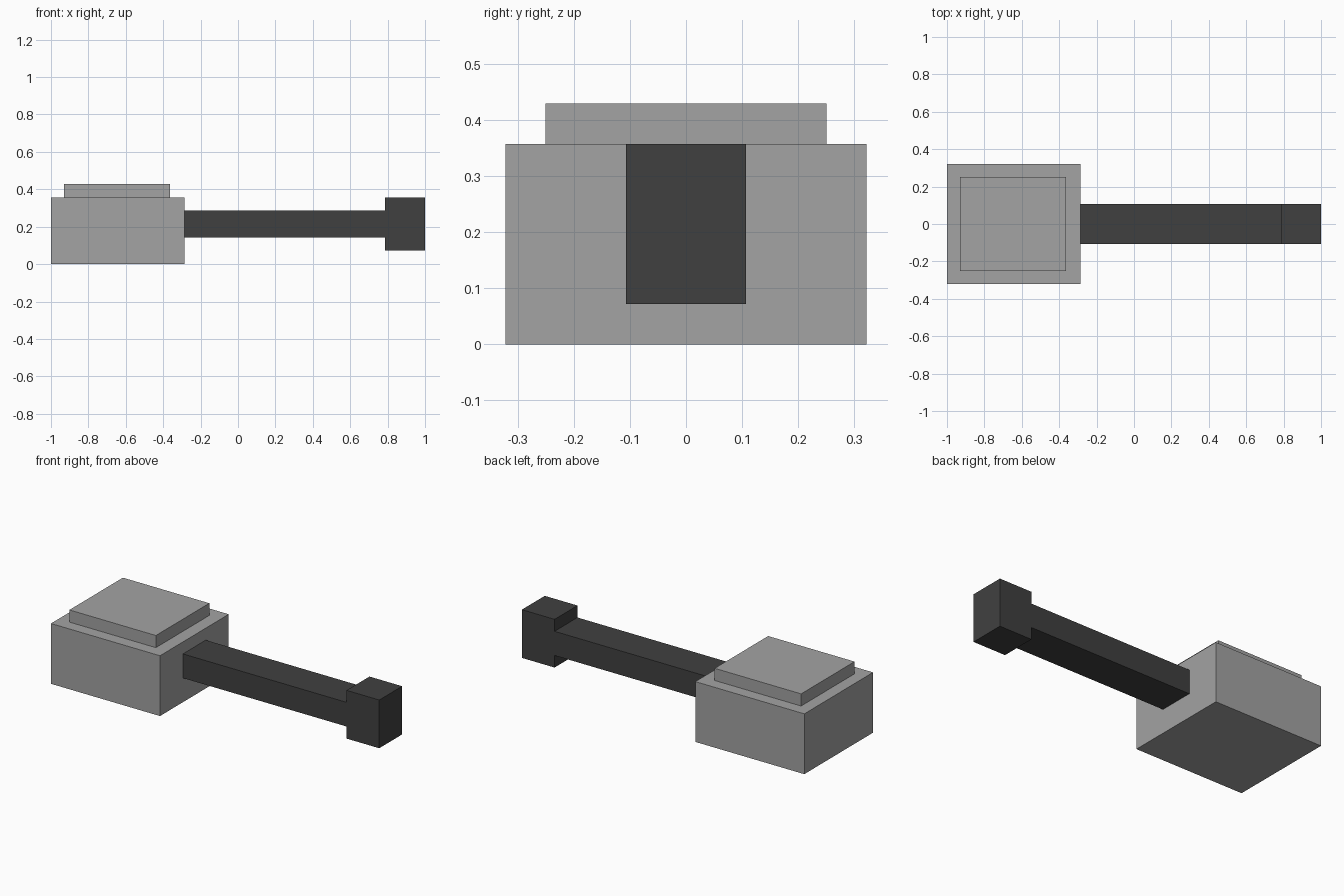
import bpy
import bmesh

cube = bpy.data.objects.get("Cube")
if cube:
    bpy.data.objects.remove(cube, do_unlink=True)


def make_material(name, value):
    mat = bpy.data.materials.new(name)
    mat.use_nodes = True
    colour = (value, value, value, 1.0)
    mat.diffuse_color = colour
    mat.node_tree.nodes["Principled BSDF"].inputs["Base Color"].default_value = colour
    return mat


def make_box(name, x, y_half, z, mat):
    """Flat-shaded box spanning the x and z ranges, symmetric in y."""
    bm = bmesh.new()
    bmesh.ops.create_cube(bm, size=1.0)
    bmesh.ops.scale(bm, vec=(x[1] - x[0], 2 * y_half, z[1] - z[0]), verts=bm.verts)
    bmesh.ops.translate(bm, vec=((x[0] + x[1]) / 2, 0, (z[0] + z[1]) / 2), verts=bm.verts)
    mesh = bpy.data.meshes.new(name)
    bm.to_mesh(mesh)
    bm.free()
    mesh.materials.append(mat)
    obj = bpy.data.objects.new(name, mesh)
    bpy.context.collection.objects.link(obj)
    return obj


light_grey = make_material("light grey", 0.366)
dark_grey = make_material("dark grey", 0.051)

# Heavy block with a raised plate on top
make_box("head_block", (-1.0, -0.286), 0.3215, (0.0, 0.357), light_grey)
make_box("top_plate", (-0.929, -0.363), 0.25, (0.357, 0.429), light_grey)

# Bar and its taller end piece
make_box("bar", (-0.286, 0.786), 0.107, (0.143, 0.286), dark_grey)
make_box("end_piece", (0.786, 1.0), 0.107, (0.0715, 0.357), dark_grey)
